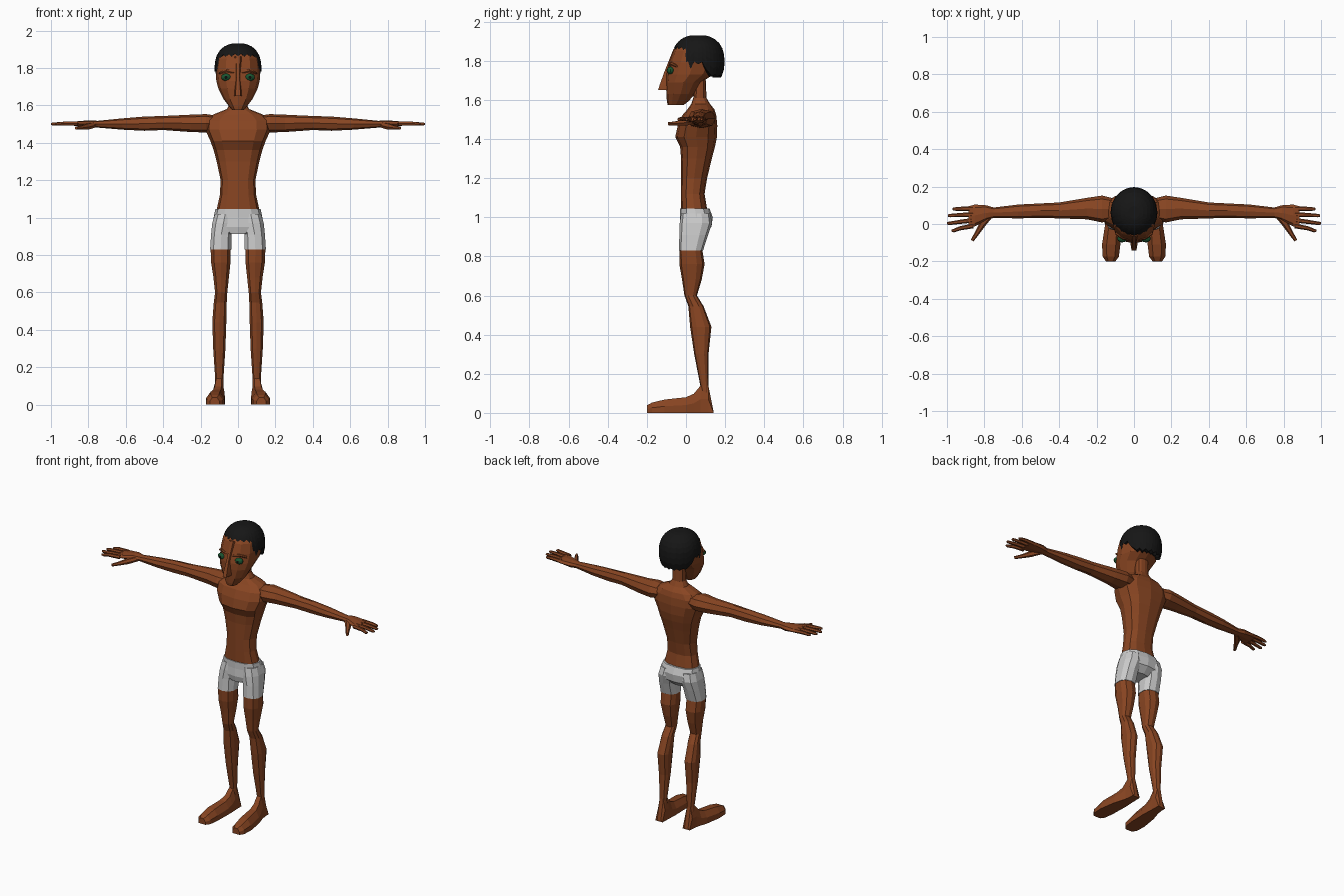
import bpy, bmesh
from math import sin, cos, pi
from mathutils import Vector


def material(name, rgb):
    m = bpy.data.materials.new(name)
    m.diffuse_color = (*rgb, 1)
    return m


SKIN = material("skin_brown", (0.25, 0.06, 0.016))
HAIR = material("hair_black", (0.008, 0.008, 0.008))
GREEN = material("eye_green", (0.01, 0.09, 0.03))
BLACK = material("pupil_black", (0.004, 0.004, 0.004))


def loft(name, rings, mat=None, side=1):
    """Skin a list of equal-length rings and cap both ends."""
    bm = bmesh.new()
    rows = [[bm.verts.new((side * p[0], p[1], p[2])) for p in r] for r in rings]
    for a, b in zip(rows, rows[1:]):
        n = len(a)
        for i in range(n):
            bm.faces.new((a[i], a[(i + 1) % n], b[(i + 1) % n], b[i]))
    bm.faces.new(rows[0])
    bm.faces.new(rows[-1])
    bmesh.ops.recalc_face_normals(bm, faces=bm.faces)
    me = bpy.data.meshes.new(name)
    bm.to_mesh(me)
    bm.free()
    ob = bpy.data.objects.new(name, me)
    bpy.context.collection.objects.link(ob)
    if mat:
        me.materials.append(mat)
    return ob


def power(v, p):
    return abs(v) ** p * (1 if v >= 0 else -1)


def level(z, cx, w, front, back, n=10, p=0.8):
    """Horizontal rounded section at height z."""
    cy, h = (front + back) / 2, (back - front) / 2
    return [(cx + w * power(sin(2 * pi * i / n), p),
             cy - h * power(cos(2 * pi * i / n), p), z) for i in range(n)]


def across(x, y0, y1, z0, z1, n=8):
    """Section of the arm at distance x."""
    return [(x, (y0 + y1) / 2 + (y1 - y0) / 2 * power(cos(2 * pi * i / n), .85),
             (z0 + z1) / 2 + (z1 - z0) / 2 * power(sin(2 * pi * i / n), .85))
            for i in range(n)]


def finger(name, points, side):
    """Tapered tube along a path of (x, y, z, radius)."""
    d = Vector(points[-1][:3]) - Vector(points[0][:3])
    u = d.cross(Vector((0, 0, 1))).normalized()
    v = u.cross(d).normalized()
    rings = [[Vector(p[:3]) + p[3] * (u * cos(i * pi / 3) + v * sin(i * pi / 3))
              for i in range(6)] for p in points]
    loft(name, rings, SKIN, side)


# torso and neck
loft("torso", [level(z, 0, w, f, b, 12) for z, w, f, b in (
    (1.03, .117, -.025, .11), (1.12, .097, -.025, .095), (1.2, .093, -.025, .108),
    (1.3, .114, -.025, .132), (1.36, .13, -.03, .148), (1.41, .148, -.055, .158),
    (1.47, .175, -.042, .16), (1.52, .17, -.02, .155), (1.552, .13, .008, .145),
    (1.58, .06, .027, .122), (1.61, .042, .037, .105), (1.72, .04, .045, .1))], SKIN)

# shorts
loft("shorts_waist", [level(z, 0, w, f, b, 12) for z, w, f, b in (
    (1.045, .121, -.03, .12), (1.0, .13, -.03, .137), (.95, .137, -.033, .13),
    (.912, .06, -.025, .09))])
for s, tag in ((1, "left"), (-1, "right")):
    loft("shorts_leg_" + tag, [level(z, c, w, f, b) for z, c, w, f, b in (
        (1.02, .068, .058, -.025, .125), (.97, .078, .062, -.032, .133),
        (.91, .089, .057, -.034, .113), (.83, .0925, .059, -.036, .087))], None, s)

    # leg
    loft("leg_" + tag, [level(z, c, w, f, b, 10) for z, c, w, f, b in (
        (.86, .092, .054, -.03, .08), (.83, .0925, .056, -.034, .084),
        (.76, .092, .054, -.034, .095), (.68, .09, .043, -.02, .08),
        (.6, .09, .034, -.008, .056), (.545, .095, .036, .012, .09),
        (.44, .1, .039, .021, .13), (.3, .1, .034, .042, .115),
        (.14, .1, .023, .073, .115), (.05, .1, .022, .07, .12))], SKIN, s)

    # foot: flat-soled section swept from toe to heel
    loft("foot_" + tag, [[(c - w, y, 0), (c + w, y, 0), (c + w, y, h * .5),
                          (c + w * .5, y, h), (c - w * .5, y, h), (c - w, y, h * .5)]
                         for y, c, w, h in (
        (-.2, .125, .025, .038), (-.175, .124, .043, .052), (-.11, .122, .049, .068),
        (0, .112, .042, .08), (.04, .106, .035, .098), (.075, .102, .029, .14),
        (.114, .1, .026, .14), (.14, .1, .026, .01))], SKIN, s)

    # arm and palm
    loft("arm_" + tag, [across(*r) for r in (
        (.08, .03, .13, 1.47, 1.54), (.17, .008, .152, 1.455, 1.553),
        (.25, .025, .14, 1.457, 1.55), (.4, .03, .115, 1.468, 1.543),
        (.5, .033, .11, 1.464, 1.54), (.62, .03, .104, 1.47, 1.53),
        (.75, .033, .088, 1.481, 1.517), (.79, .02, .1, 1.48, 1.52),
        (.85, -.012, .104, 1.487, 1.516), (.885, -.02, .095, 1.492, 1.511))], SKIN, s)

    # fingers and thumb
    for i, (y0, y1, x) in enumerate(((.082, .08, .97), (.051, .045, .995),
                                     (.02, .003, 1.0), (-.01, -.036, .975))):
        finger("finger_%d_%s" % (i + 1, tag), [
            (.86, y0, 1.502, .013), (.93, (y0 + y1) / 2, 1.503, .011),
            (x - .01, y1, 1.5, .009), (x, y1, 1.5, .006)], s)
    finger("thumb_" + tag, [(.77, .045, 1.495, .016), (.81, 0, 1.485, .018),
                            (.84, -.05, 1.48, .012), (.865, -.088, 1.478, .009)], s)

# head: half section mirrored, pointed towards the chin
HALF = ((0, 0), (.55, .06), (.88, .24), (1, .5), (.85, .78), (.45, .95), (0, 1))


def skull(z, w, f, b):
    pts = [(w * x, f + (b - f) * y, z) for x, y in HALF]
    return pts + [(-x, y, h) for x, y, h in pts[-2:0:-1]]


loft("head", [skull(*r) for r in (
    (1.575, .032, -.094, -.01), (1.595, .048, -.098, .015), (1.63, .075, -.1, .045),
    (1.69, .105, -.103, .08), (1.73, .116, -.103, .14), (1.79, .12, -.088, .165),
    (1.85, .113, -.068, .165), (1.89, .09, -.035, .14))], SKIN)

# nose wedge
loft("nose", [[(-w, -.06, z), (-w * .5, f, z), (w * .5, f, z), (w, -.06, z)]
              for z, w, f in ((1.65, .026, -.143), (1.675, .025, -.135),
                              (1.75, .016, -.108), (1.86, .02, -.064))], SKIN)


# eyes, with brow ridges
def ball(name, loc, size, mat):
    bpy.ops.mesh.primitive_uv_sphere_add(segments=12, ring_count=8, radius=1, location=loc)
    ob = bpy.context.object
    ob.name = name
    ob.scale = size
    ob.data.materials.append(mat)


for s, tag in ((1, "left"), (-1, "right")):
    ball("eye_" + tag, (s * .063, -.078, 1.75), (.027, .02, .02), GREEN)
    ball("pupil_" + tag, (s * .064, -.093, 1.75), (.009, .007, .009), BLACK)
    finger("brow_" + tag, [(.02, -.082, 1.775, .008), (.06, -.074, 1.786, .009),
                           (.1, -.048, 1.772, .006)], s)

# hair cap: meridians running down to a ragged hairline
N, STEPS = 40, 8


def hairline(a):
    """Lower edge height, a = angle away from the face (0 to pi)."""
    keys = ((0, 1.868), (.75, 1.865), (1.05, 1.855), (1.12, 1.76), (1.3, 1.755),
            (1.42, 1.79), (1.8, 1.785), (2.0, 1.73), (2.5, 1.72), (pi + .01, 1.72))
    for (a0, z0), (a1, z1) in zip(keys, keys[1:]):
        if a0 <= a <= a1:
            return z0 + (z1 - z0) * (a - a0) / (a1 - a0)


rings = []
for k in range(STEPS + 2):
    ring = []
    for i in range(N):
        t = 2 * pi * i / N
        low = hairline(min(t, 2 * pi - t)) + (.008 if i % 2 else -.006)
        top = 1.93
        u = min(k, STEPS) / STEPS
        z = top - (top - low) * (u ** 1.7)
        dz = min(abs(z - 1.795) / .137, 1)
        r = max((1 - dz ** 2.4) ** (1 / 2.4), .1)
        if k > STEPS:
            r *= .78
        ring.append((.125 * r * sin(t), .062 - .135 * r * cos(t), z))
    rings.append(ring)
loft("hair", rings, HAIR)
